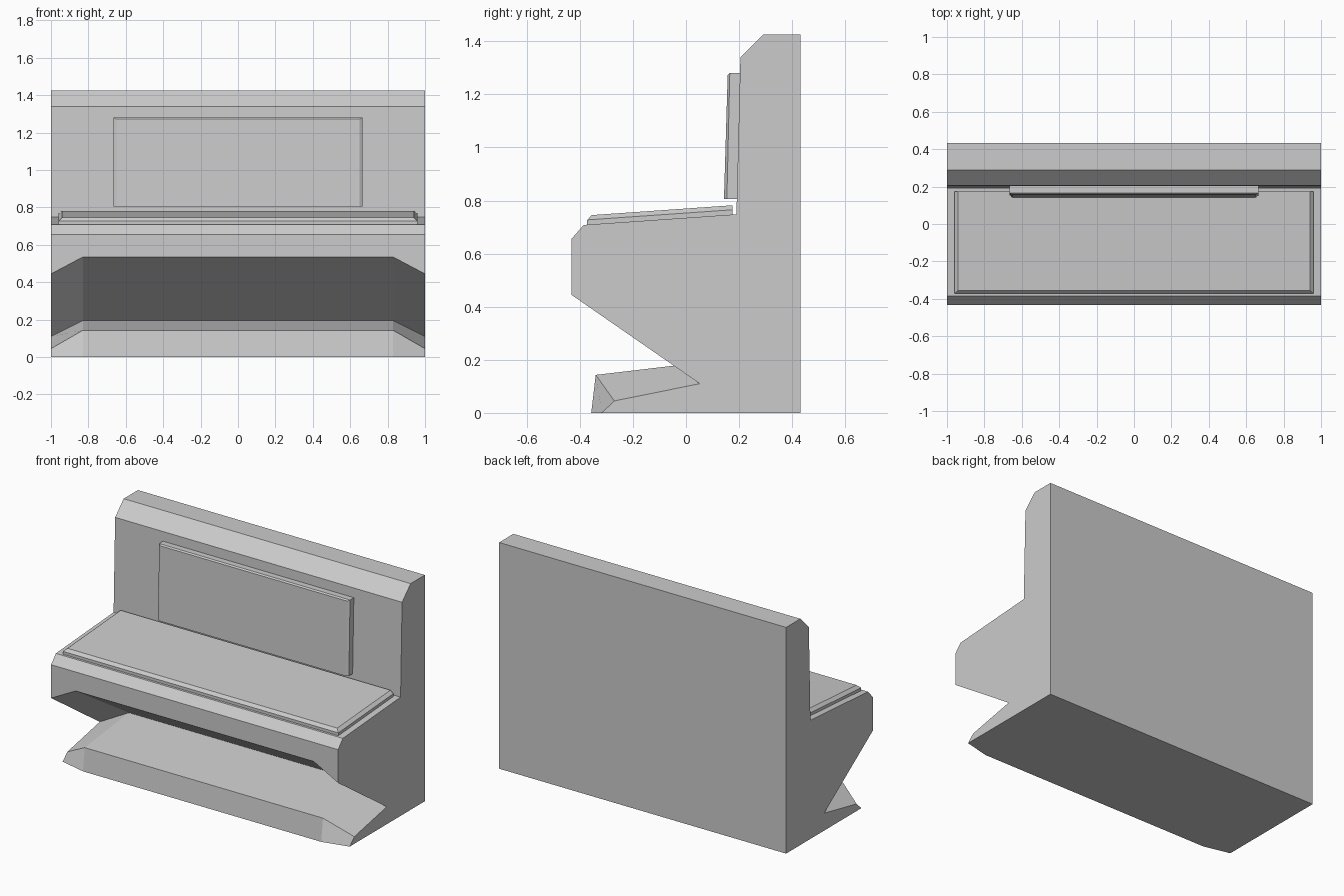
import bpy, bmesh

if "Cube" in bpy.data.objects:
    bpy.data.objects.remove(bpy.data.objects["Cube"])


def loft(name, rings):
    """Skin a list of equal-length point rings and cap both ends."""
    bm = bmesh.new()
    loops = [[bm.verts.new(p) for p in ring] for ring in rings]
    n = len(loops[0])
    for a, b in zip(loops, loops[1:]):
        for i in range(n):
            j = (i + 1) % n
            bm.faces.new((a[i], a[j], b[j], b[i]))
    bm.faces.new(loops[0])
    bm.faces.new(loops[-1])
    bmesh.ops.recalc_face_normals(bm, faces=bm.faces)
    mesh = bpy.data.meshes.new(name)
    bm.to_mesh(mesh)
    bm.free()
    ob = bpy.data.objects.new(name, mesh)
    bpy.context.collection.objects.link(ob)
    return ob


def slab_ring(half_width, near, far):
    """Rectangle across x through two (y, z) points."""
    return [(-half_width, *near), (half_width, *near),
            (half_width, *far), (-half_width, *far)]


# Cabinet: side profile swept across x, undercut and foot taper at the ends
upper = [(0.432, 0), (0.432, 1.425), (0.29, 1.425), (0.205, 1.34),
         (0.19, 0.748), (-0.385, 0.708), (-0.432, 0.655)]
end = upper + [(-0.432, 0.445), (0.052, 0.11), (-0.27, 0.045), (-0.317, 0)]
middle = upper + [(-0.432, 0.535), (0.10, 0.195), (-0.34, 0.143), (-0.357, 0)]
sections = [(-1, end), (-0.83, middle), (0.83, middle), (1, end)]
loft("cabinet", [[(x, y, z) for y, z in prof] for x, prof in sections])

# Sloping lid over the shelf, bevelled on the front and sides
loft("shelf_lid", [
    slab_ring(0.96, (-0.372, 0.70), (0.175, 0.738)),
    slab_ring(0.96, (-0.372, 0.727), (0.175, 0.765)),
    slab_ring(0.94, (-0.355, 0.745), (0.175, 0.782)),
])

# Upright panel on the back wall, bevelled on the top and sides
loft("upright_panel", [
    slab_ring(0.665, (0.192, 0.805), (0.205, 1.28)),
    slab_ring(0.665, (0.154, 0.805), (0.165, 1.28)),
    slab_ring(0.65, (0.143, 0.805), (0.157, 1.272)),
])
